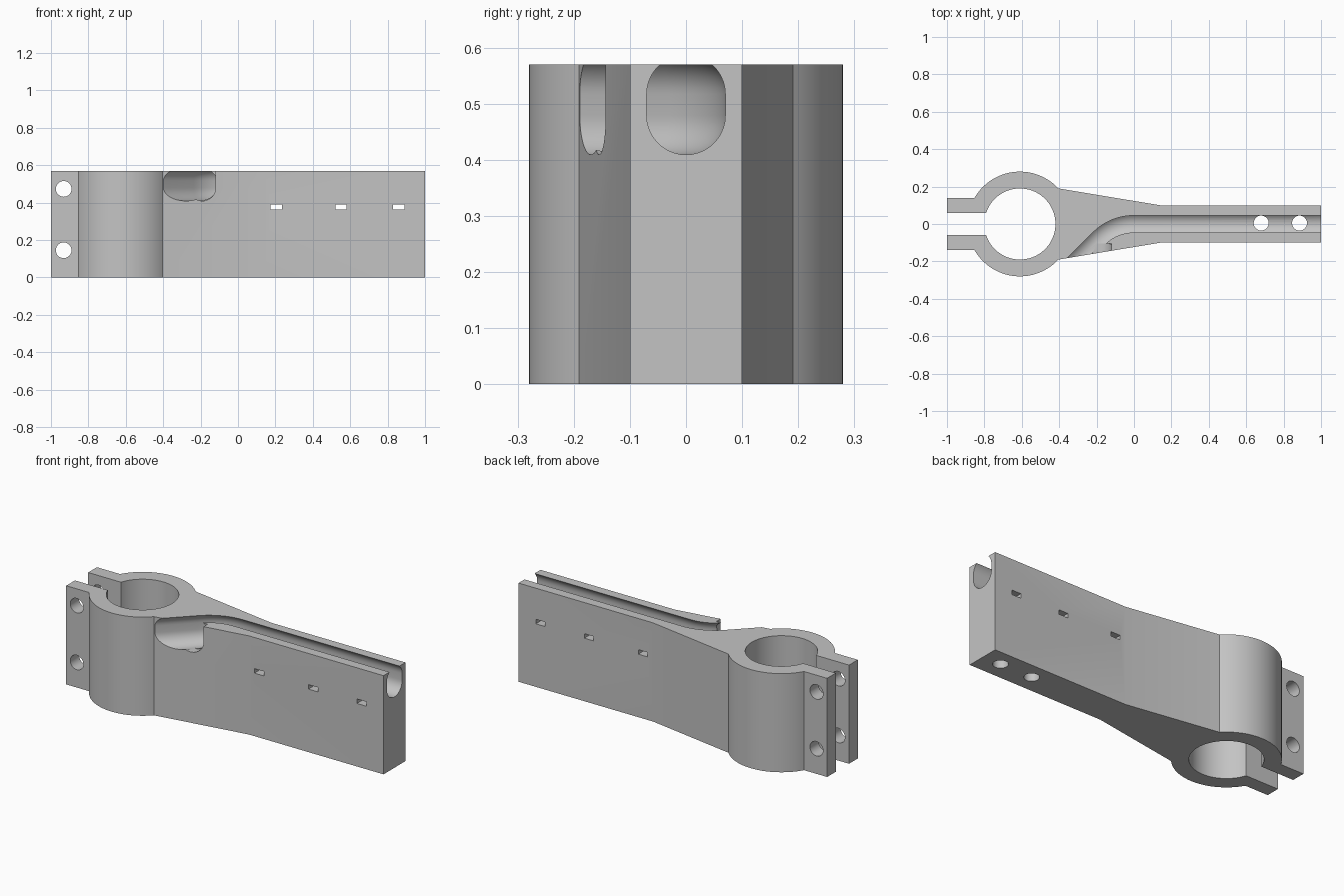
import bpy, bmesh
from math import sin, cos, pi, radians, asin, atan2
from mathutils import Matrix, Vector

if "Cube" in bpy.data.objects:
    bpy.data.objects.remove(bpy.data.objects["Cube"])

HEIGHT = 0.57
RING_X, R_OUT, R_IN = -0.61, 0.28, 0.19

grey = bpy.data.materials.new("plain_grey")
grey.use_nodes = True
grey.diffuse_color = (0.55, 0.55, 0.55, 1)
grey.node_tree.nodes["Principled BSDF"].inputs["Base Color"].default_value = (0.55, 0.55, 0.55, 1)


def arc(cx, cy, r, a0, a1, n):
    return [(cx + r * cos(a0 + (a1 - a0) * i / n), cy + r * sin(a0 + (a1 - a0) * i / n))
            for i in range(n + 1)]


def loft(name, sections):
    """Closed solid through matching rings of points."""
    bm = bmesh.new()
    rings = [[bm.verts.new(p) for p in s] for s in sections]
    n = len(rings[0])
    for a, b in zip(rings, rings[1:]):
        for i in range(n):
            j = (i + 1) % n
            bm.faces.new((a[i], a[j], b[j], b[i]))
    bm.faces.new(rings[0][::-1])
    bm.faces.new(rings[-1])
    bmesh.ops.recalc_face_normals(bm, faces=bm.faces)
    mesh = bpy.data.meshes.new(name)
    bm.to_mesh(mesh)
    bm.free()
    mesh.materials.append(grey)
    obj = bpy.data.objects.new(name, mesh)
    bpy.context.collection.objects.link(obj)
    return obj


def prism(name, outline, start, end, axis="z"):
    place = {"z": lambda u, v, w: (u, v, w), "y": lambda u, v, w: (u, w, v)}[axis]
    return loft(name, [[place(u, v, w) for u, v in outline] for w in (start, end)])


# Clamp and arm share one outline: split ring, two ears, tapered arm
a_ear, a_arm = pi - asin(0.14 / R_OUT), atan2(0.19, 0.205)
upper = [(-1, 0.06), (-1, 0.14)] + arc(RING_X, 0, R_OUT, a_ear, a_arm, 36)
upper += [(0.14, 0.1), (1, 0.1)]
lower = [(x, -y) for x, y in reversed(upper)]
a_gap = pi - asin(0.06 / R_IN)
bore = arc(RING_X, 0, R_IN, -a_gap, a_gap, 72)
body = prism("clamp_arm", upper + lower + bore, 0, HEIGHT)

# Cable channel: rounded slot swept along the arm and out of the front side
R_CH, Z_LOW, Z_TOP = 0.07, 0.479, 0.517
slot = arc(0, Z_TOP, R_CH, 0, pi, 20) + arc(0, Z_LOW, R_CH, pi, 2 * pi, 20)
bend_r = 0.266
path = [(1.1, 0, 0)]
for i in range(13):
    t = radians(45) * i / 12
    path.append((-bend_r * sin(t), bend_r * (cos(t) - 1), t))
x, y, t = path[-1]
path.append((x - 0.28, y - 0.28, t))
sections = [[(px - u * sin(t), py + u * cos(t), z) for u, z in slot] for px, py, t in path]
cutters = [loft("channel_cutter", sections)]

# Squared-off mouth of the channel
mouth = arc(-0.19, Z_LOW, R_CH, pi, 2 * pi, 20) + [(-0.12, 0.7), (-0.26, 0.7)]
cutters.append(prism("mouth_cutter", mouth, -0.3, -0.105, "y"))

# Drain holes, ear bolt holes and tie slots
for hx in (0.68, 0.885):
    cutters.append(prism("drain_cutter", arc(hx, 0.005, 0.04, 0, 2 * pi, 32)[:-1], -0.1, 0.48))
for hz in (0.145, 0.473):
    cutters.append(prism("bolt_cutter", arc(-0.932, hz, 0.042, 0, 2 * pi, 32)[:-1], -0.4, 0.4, "y"))
for sx in (0.205, 0.55, 0.86):
    rect = [(sx - 0.03, 0.364), (sx + 0.03, 0.364), (sx + 0.03, 0.39), (sx - 0.03, 0.39)]
    cutters.append(prism("slot_cutter", rect, -0.4, 0.4, "y"))

for c in cutters:
    c.hide_render = True
    m = body.modifiers.new("cut", "BOOLEAN")
    m.operation, m.solver, m.object = "DIFFERENCE", "EXACT", c

# Bake the cuts and discard the cutters
bpy.context.view_layer.update()
baked = bpy.data.meshes.new_from_object(body.evaluated_get(bpy.context.evaluated_depsgraph_get()))
body.modifiers.clear()
body.data = baked
for c in cutters:
    bpy.data.objects.remove(c)

bpy.ops.object.select_all(action="DESELECT")
body.select_set(True)
bpy.context.view_layer.objects.active = body
bpy.ops.object.shade_smooth_by_angle(angle=radians(25))
